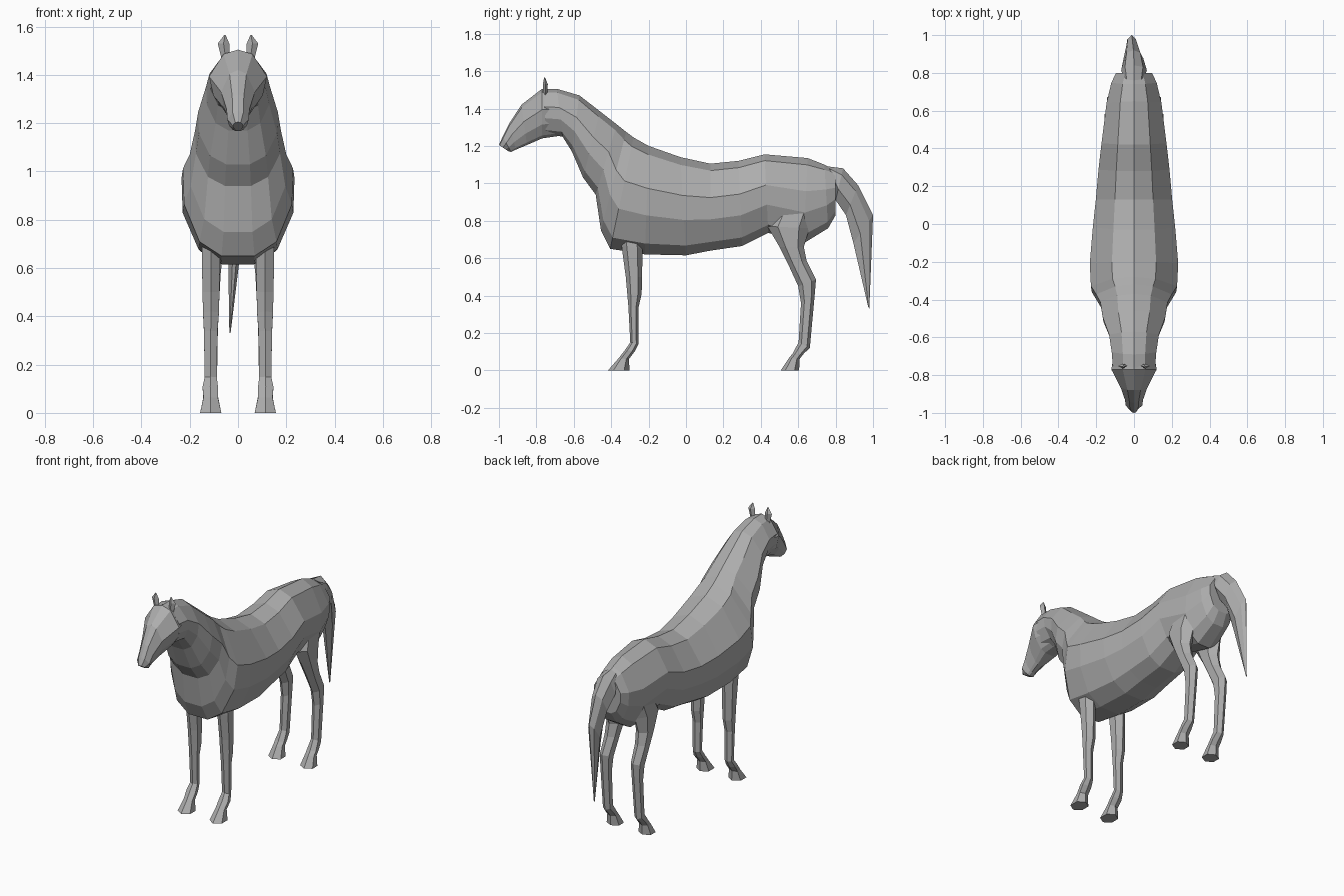
import bpy, bmesh, math
from mathutils import Vector

coat = bpy.data.materials.new("grey coat")
coat.diffuse_color = (0.42, 0.42, 0.42, 1)


def loft(name, rings):
    """Skin a list of equal-length point rings, capping both ends."""
    bm = bmesh.new()
    loops = [[bm.verts.new(p) for p in r] for r in rings]
    n = len(loops[0])
    for a, b in zip(loops, loops[1:]):
        for i in range(n):
            j = (i + 1) % n
            bm.faces.new((a[i], a[j], b[j], b[i]))
    bm.faces.new(loops[0])
    bm.faces.new(loops[-1])
    bmesh.ops.recalc_face_normals(bm, faces=bm.faces)
    me = bpy.data.meshes.new(name)
    bm.to_mesh(me)
    bm.free()
    me.materials.append(coat)
    ob = bpy.data.objects.new(name, me)
    bpy.context.collection.objects.link(ob)
    return ob


def section(profile, ty, tz, by, bz, hw, cx=0.0):
    """Ring between a top and a bottom point; profile = (height share, width share)."""
    top, bot = Vector((cx, ty, tz)), Vector((cx, by, bz))
    right = [bot.lerp(top, t) + Vector((w * hw, 0, 0)) for t, w in profile]
    left = [bot.lerp(top, t) - Vector((w * hw, 0, 0)) for t, w in reversed(profile) if w > 0]
    return right + left


# torso and neck, from rump to poll: top y, z, bottom y, z, half width
BODY = [(1, 0), (.92, .5), (.61, 1), (.36, .98), (.1, .70), (0, .3)]
torso = [
    (.80, 1.07, .80, .83, .095),
    (.74, 1.10, .76, .76, .120),
    (.65, 1.135, .63, .68, .145),
    (.42, 1.155, .44, .735, .172),
    (.28, 1.12, .30, .665, .188),
    (.13, 1.105, .13, .64, .202),
    (-.03, 1.14, .00, .615, .218),
    (-.20, 1.20, -.22, .62, .234),
    (-.28, 1.245, -.405, .65, .228),
    (-.32, 1.275, -.455, .75, .200),
    (-.37, 1.315, -.483, .94, .178),
    (-.46, 1.385, -.55, 1.03, .165),
    (-.57, 1.47, -.61, 1.17, .132),
    (-.69, 1.505, -.66, 1.25, .118),
    (-.76, 1.505, -.75, 1.26, .112),
]
loft("body_and_neck", [section(BODY, *s) for s in torso])

# head, from cheek to muzzle
HEAD = [(1, 0), (.93, .5), (.58, 1), (.28, .85), (.06, .5), (0, .25)]
head = [
    (-.69, 1.50, -.665, 1.255, .105),
    (-.77, 1.505, -.77, 1.24, .120),
    (-.88, 1.42, -.85, 1.205, .070),
    (-.945, 1.32, -.91, 1.18, .048),
    (-.98, 1.25, -.935, 1.168, .044),
    (-1.0, 1.205, -.95, 1.172, .022),
]
loft("head", [section(HEAD, *s) for s in head])

# tail, swinging a little to one side at the tip
TAIL = [(1, 0), (.8, .7), (.35, 1), (0, .3)]
tail = [
    (.76, 1.09, .79, 1.03, .055, 0),
    (.84, 1.08, .80, .91, .068, 0),
    (.92, .99, .855, .83, .052, -.003),
    (1.0, .83, .895, .68, .030, -.012),
    (.98, .33, .974, .34, .003, -.033),
]
loft("tail", [section(TAIL, *s) for s in tail])


# legs: front y, front z, back y, back z, centre x, half width
def leg_ring(side, fy, fz, by, bz, cx, hx):
    ring = []
    for k in range(6):
        a = math.tau * k / 6
        t = .5 - .5 * math.cos(a)
        ring.append((side * (cx + hx * math.sin(a) / .866),
                     fy + (by - fy) * t, fz + (bz - fz) * t))
    return ring


front_leg = [
    (-.35, .76, -.24, .74, .112, .036),
    (-.345, .67, -.232, .65, .112, .038),
    (-.322, .50, -.235, .50, .112, .035),
    (-.315, .42, -.237, .41, .112, .033),
    (-.308, .34, -.255, .33, .113, .028),
    (-.298, .15, -.255, .14, .113, .025),
    (-.325, .11, -.275, .10, .115, .032),
    (-.36, .065, -.305, .06, .113, .030),
    (-.417, 0, -.302, 0, .113, .044),
]
hind_leg = [
    (.46, .82, .69, .86, .095, .045),
    (.435, .77, .66, .76, .100, .048),
    (.50, .66, .63, .66, .105, .042),
    (.545, .57, .645, .585, .108, .036),
    (.60, .45, .695, .485, .110, .032),
    (.615, .36, .688, .40, .111, .028),
    (.602, .15, .662, .12, .112, .025),
    (.57, .09, .63, .09, .113, .031),
    (.55, .065, .607, .06, .113, .031),
    (.507, 0, .605, 0, .113, .044),
]
# ears: z, centre x, centre y, half width, half depth
ear = [(1.46, .050, -.752, .016, .010), (1.53, .060, -.752, .024, .013),
       (1.565, .054, -.756, .003, .003)]

for side, label in ((1, "right"), (-1, "left")):
    loft("front_leg_" + label, [leg_ring(side, *s) for s in front_leg])
    loft("hind_leg_" + label, [leg_ring(side, *s) for s in hind_leg])
    loft("ear_" + label, [[(side * (x + w * u), y + d * v, z)
                           for u, v in ((1, 0), (0, 1), (-1, 0), (0, -1))]
                          for z, x, y, w, d in ear])
